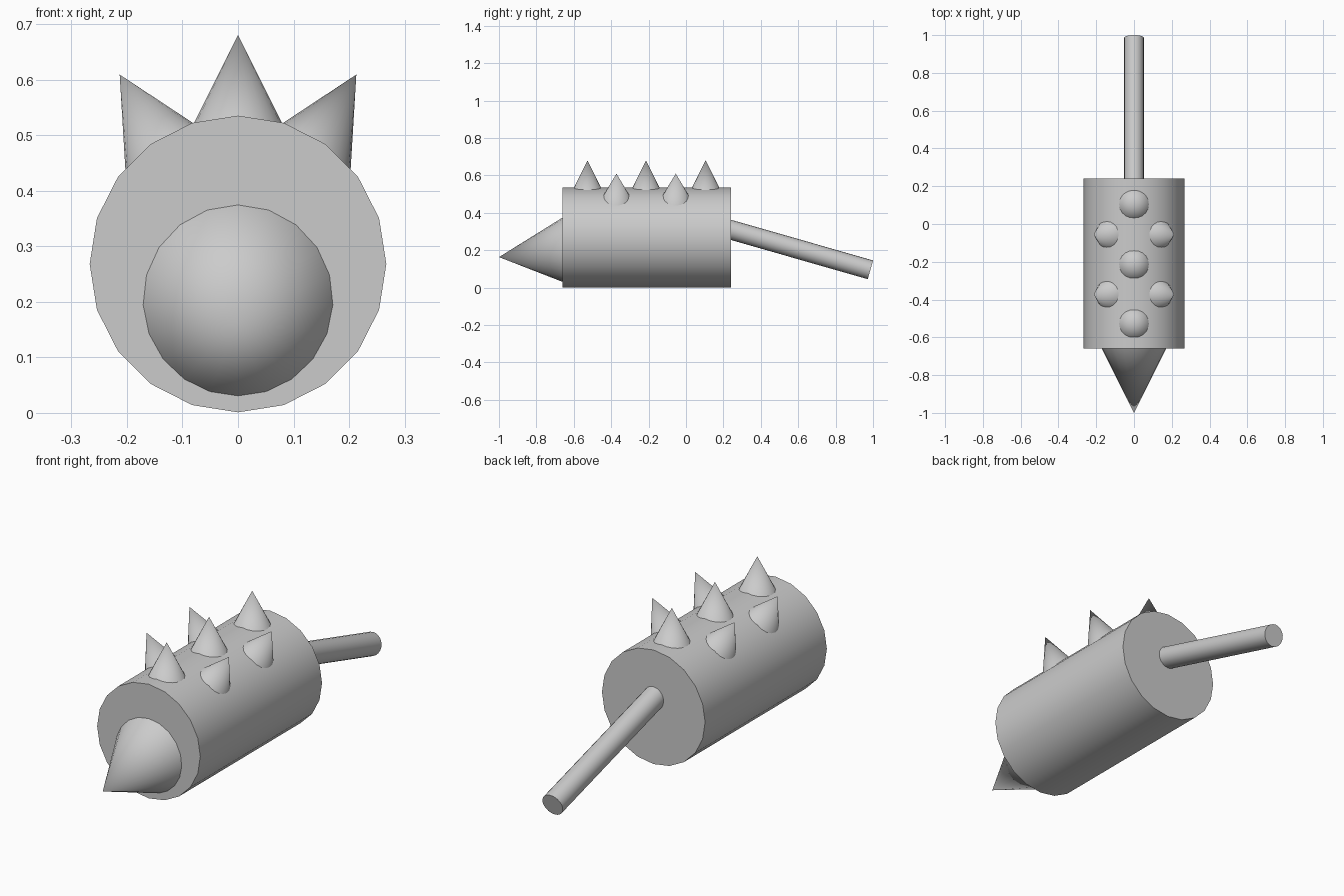
import bpy, math
from mathutils import Vector

if "Cube" in bpy.data.objects:
    bpy.data.objects.remove(bpy.data.objects["Cube"])

SIDES = 20


def tapered(name, start, end, r_start, r_end):
    """Round bar or cone running from start to end."""
    a, b = Vector(start), Vector(end)
    axis = b - a
    bpy.ops.mesh.primitive_cone_add(
        vertices=SIDES, radius1=r_start, radius2=r_end, depth=axis.length,
        location=(a + b) / 2, rotation=axis.to_track_quat('Z', 'Y').to_euler())
    ob = bpy.context.object
    ob.name = name
    bpy.ops.object.shade_smooth_by_angle(angle=math.radians(30))
    return ob


def cone(name, tip, direction, length):
    """Cone with radius half its length, pointing along direction to tip."""
    tip = Vector(tip)
    base = tip - Vector(direction).normalized() * length
    return tapered(name, base, tip, length / 2, 0)


# Main body
tapered("body", (0, -0.66, 0.268), (0, 0.24, 0.268), 0.267, 0.267)

# Snout, tilted slightly down, base buried in the body
t = math.radians(5.3)
cone("snout", (0, -1, 0.163), (0, -math.cos(t), -math.sin(t)), 0.37)

# Tail, sloping down to the back
tapered("tail", (0, 0.18, 0.326), (0, 0.986, 0.095), 0.052, 0.052)

# Spikes along the spine
for i, y in enumerate((-0.527, -0.214, 0.105)):
    cone(f"spine_spike_{i + 1}", (0, y, 0.68), (0, 0, 1), 0.2)

# Side spikes, leaning out 30 degrees
for i, y in enumerate((-0.372, -0.055)):
    for side, s in (("left", -1), ("right", 1)):
        cone(f"{side}_spike_{i + 1}", (s * 0.213, y, 0.609),
             (s * math.sin(math.radians(30)), 0, math.cos(math.radians(30))), 0.2)
